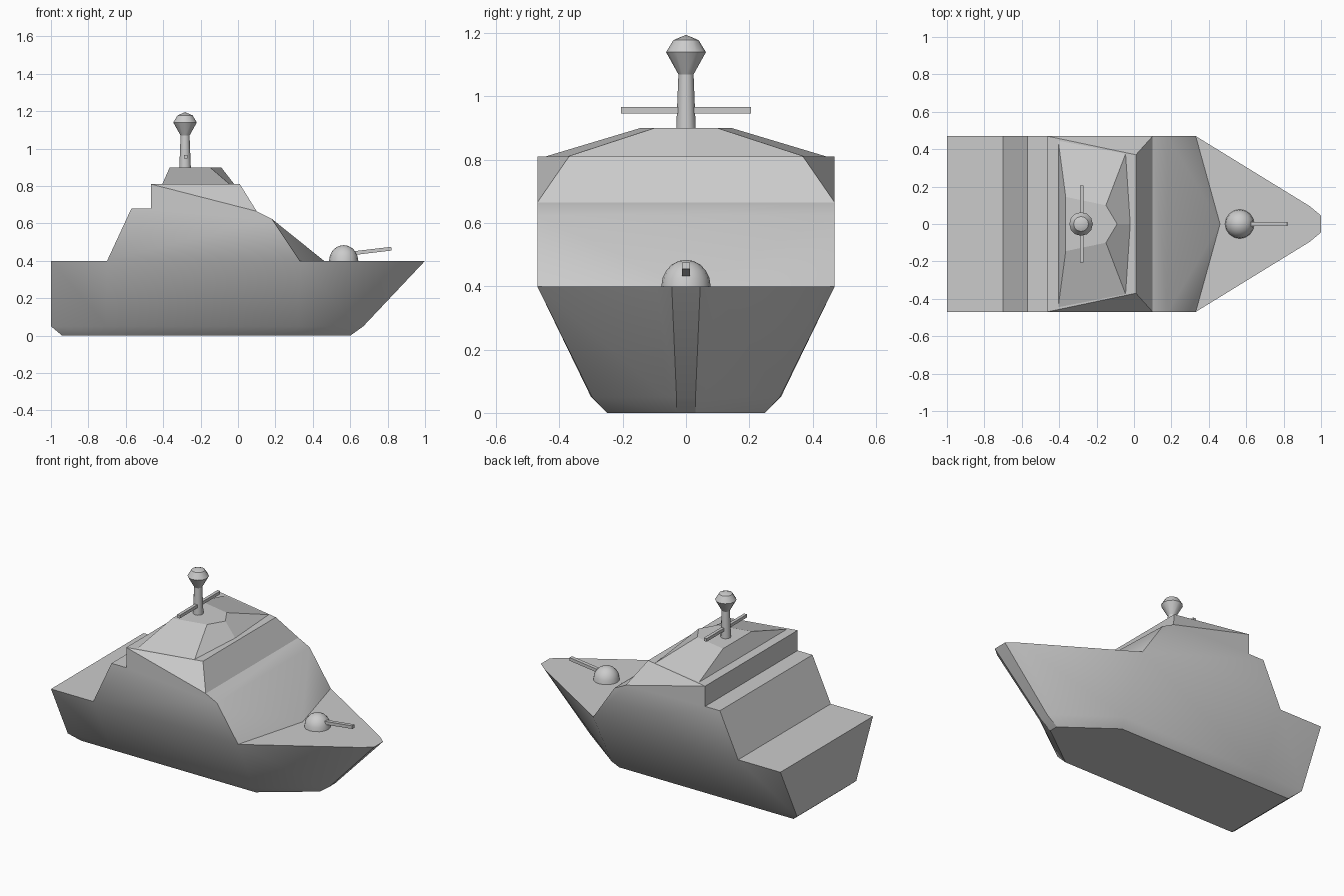
import bpy, bmesh, math
from mathutils import Vector

if "Cube" in bpy.data.objects:
    bpy.data.objects.remove(bpy.data.objects["Cube"])


def finish(bm, name, angle=30):
    bmesh.ops.remove_doubles(bm, verts=bm.verts, dist=1e-4)
    bmesh.ops.recalc_face_normals(bm, faces=bm.faces)
    mesh = bpy.data.meshes.new(name)
    bm.to_mesh(mesh)
    bm.free()
    ob = bpy.data.objects.new(name, mesh)
    bpy.context.collection.objects.link(ob)
    bpy.ops.object.select_all(action='DESELECT')
    ob.select_set(True)
    bpy.context.view_layer.objects.active = ob
    bpy.ops.object.shade_smooth_by_angle(angle=math.radians(angle))
    return ob


def face(bm, pts, both=False):
    bm.faces.new([bm.verts.new(p) for p in pts])
    if both:
        bm.faces.new([bm.verts.new((x, -y, z)) for x, y, z in reversed(pts)])


def lathe(name, profile, x, sides):
    bm = bmesh.new()
    vs = [bm.verts.new((x + r, 0, z)) for r, z in profile]
    es = [bm.edges.new(p) for p in zip(vs, vs[1:])]
    bmesh.ops.spin(bm, geom=vs + es, cent=(x, 0, 0), axis=(0, 0, 1),
                   angle=math.tau, steps=sides)
    return finish(bm, name)


def box(name, loc, size, tilt=0):
    bpy.ops.mesh.primitive_cube_add(size=1, location=loc, rotation=(0, tilt, 0))
    ob = bpy.context.object
    ob.name = name
    ob.scale = size


# Hull: half outlines of the bottom, chine and deck, joined on both sides
W, D = 0.47, 0.4
bottom = [(-.94, .25, 0), (-.68, .25, 0), (.30, .25, 0), (.57, .05, 0), (.6, .03, 0)]
chine = [(-1, .3, .05), (-.7, .3, .05), (.32, .297, .05), (.64, .06, .05), (.67, .03, .05)]
deck = [(-1, W, D), (-.7, W, D), (.33, W, D), (.94, .095, D), (1, .045, D)]
flip = lambda p: (p[0], -p[1], p[2])
bm = bmesh.new()
for lo, hi in ((bottom, chine), (chine, deck)):
    for i in range(4):
        face(bm, [lo[i], lo[i + 1], hi[i + 1], hi[i]], True)
    for i in (0, -1):
        face(bm, [lo[i], flip(lo[i]), flip(hi[i]), hi[i]])
face(bm, bottom + [flip(p) for p in reversed(bottom)])

# Open decks fore and aft
prow = (.46, 0, D)
face(bm, [deck[0], deck[1], flip(deck[1]), flip(deck[0])])
face(bm, [prow] + deck[2:] + [flip(p) for p in reversed(deck[2:])])

# Cabin: stepped profile across the full beam, flush with the hull sides
cabin = [(-.7, W, D), (-.57, W, .68), (-.465, W, .68), (-.465, W, .81),
         (.01, .37, .81), (.1, W, .665), (.18, W, .625)]
for a, b in zip(cabin, cabin[1:]):
    face(bm, [a, b, flip(b), flip(a)])
face(bm, cabin[:4] + cabin[5:] + [deck[2]], True)
face(bm, cabin[3:6], True)
face(bm, [cabin[6], deck[2], prow], True)
face(bm, [cabin[6], prow, flip(cabin[6])])
finish(bm, "hull_and_cabin")

# Sloped bridge roof with a notched front
base = [(-.405, .445, .81), (-.045, .375, .81), (-.02, 0, .81)]
top = [(-.365, .145, .9), (-.15, .1, .9), (-.09, 0, .9)]
bm = bmesh.new()
for i in range(2):
    face(bm, [base[i], base[i + 1], top[i + 1], top[i]], True)
face(bm, [base[0], top[0], flip(top[0]), flip(base[0])])
face(bm, top + [flip(p) for p in reversed(top[:2])])
finish(bm, "bridge_roof", 10)

# Mast with radar ball and crossbar
lathe("mast", [(.031, .895), (.024, 1.07), (.063, 1.14), (.04, 1.178), (0, 1.195)], -.283, 12)
box("mast_crossbar", (-.28, 0, .957), (.02, .41, .02))

# Deck gun
dome = [(.078 * math.cos(t), .4 + .084 * math.sin(t))
        for t in (i * math.pi / 10 for i in range(6))]
lathe("gun_dome", dome, .565, 16)
a, b = Vector((.6, 0, .439)), Vector((.82, 0, .465))
d = b - a
box("gun_barrel", (a + b) / 2, (d.length, .024, .02), -math.atan2(d.z, d.x))
